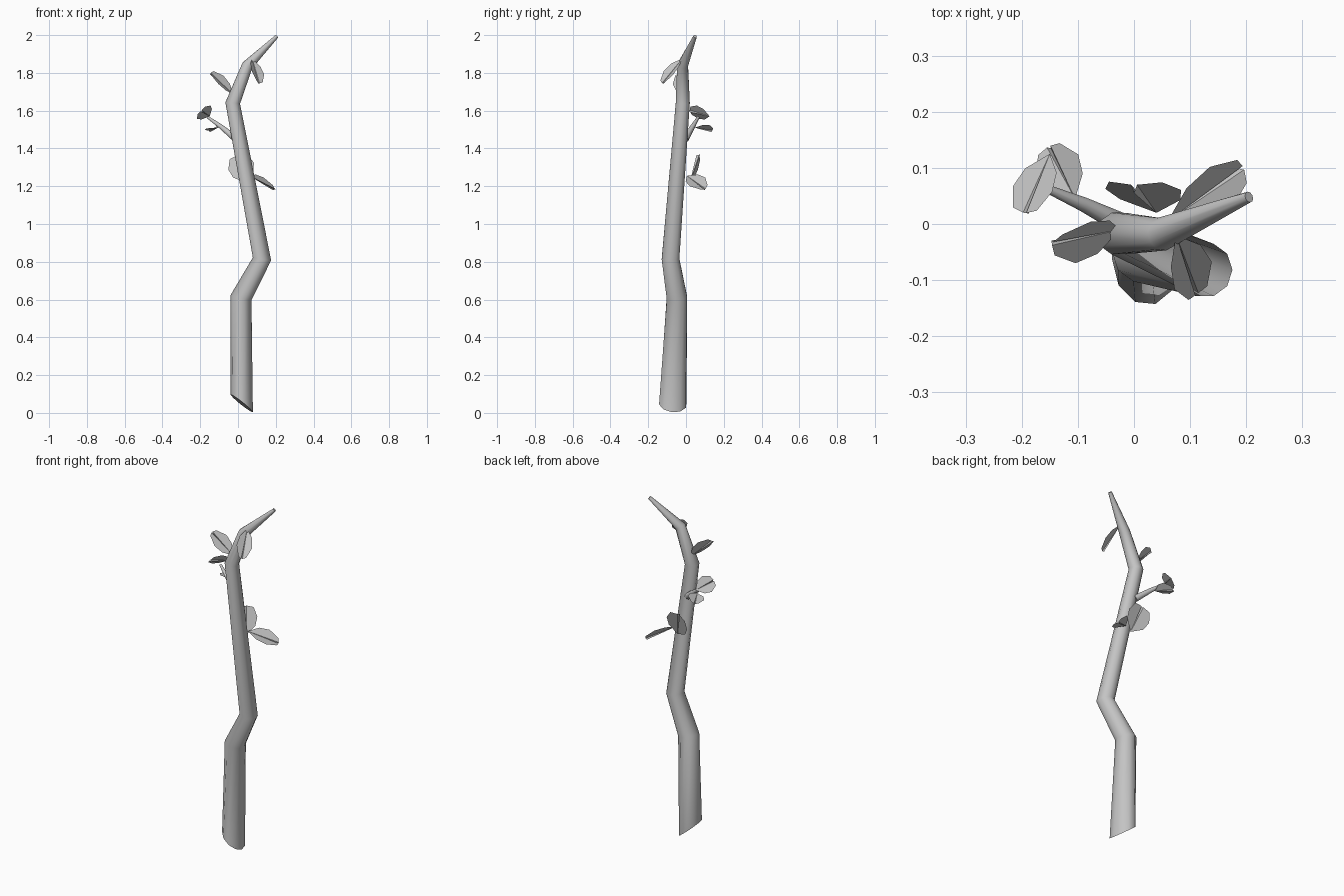
import bpy, bmesh, math
from mathutils import Vector

cube = bpy.data.objects.get("Cube")
if cube:
    bpy.data.objects.remove(cube, do_unlink=True)

# One plain grey for the whole plant
GREY = (0.55, 0.55, 0.55, 1)
mat = bpy.data.materials.new("plain_grey")
mat.use_nodes = True
mat.diffuse_color = GREY
bsdf = mat.node_tree.nodes["Principled BSDF"]
bsdf.inputs["Base Color"].default_value = GREY
bsdf.inputs["Roughness"].default_value = 0.8


def finish(bm, name, smooth):
    bmesh.ops.recalc_face_normals(bm, faces=bm.faces)
    mesh = bpy.data.meshes.new(name)
    bm.to_mesh(mesh)
    bm.free()
    mesh.materials.append(mat)
    obj = bpy.data.objects.new(name, mesh)
    bpy.context.collection.objects.link(obj)
    if smooth:
        for face in mesh.polygons:
            face.use_smooth = True
        mesh.set_sharp_from_angle(angle=math.radians(50))
    return obj


def tapered_limb(name, path, sides, start_normal=None):
    """Sweep a tapering ring along (centre, radius) points."""
    bm = bmesh.new()
    centres = [Vector(p) for p, _ in path]
    rings = []
    for i, (c, (_, r)) in enumerate(zip(centres, path)):
        t = Vector()
        if i > 0:
            t += (c - centres[i - 1]).normalized()
        if i < len(path) - 1:
            t += (centres[i + 1] - c).normalized()
        if i == 0 and start_normal:
            t = Vector(start_normal)
        t.normalize()
        e1 = Vector((1, 0, 0))
        e1 = (e1 - t * e1.dot(t)).normalized()
        e2 = t.cross(e1)
        angles = [math.tau * k / sides for k in range(sides)]
        rings.append([bm.verts.new(c + r * (math.cos(a) * e1 + math.sin(a) * e2))
                      for a in angles])
    for lower, upper in zip(rings, rings[1:]):
        for k in range(sides):
            n = (k + 1) % sides
            bm.faces.new((lower[k], lower[n], upper[n], upper[k]))
    bm.faces.new(rings[0][::-1])
    bm.faces.new(rings[-1])
    return finish(bm, name, True)


def leaf(name, base, tip, normal, width, fold=0.15, blunt=0.25):
    """Two angular halves joined by a narrow creased midrib."""
    base, tip = Vector(base), Vector(tip)
    axis = tip - base
    up = Vector(normal)
    up = (up - axis * up.dot(axis) / axis.length_squared).normalized()
    side = axis.normalized().cross(up)
    bm = bmesh.new()

    def vert(u, v, w=0.0):
        return bm.verts.new(base + axis * u + side * v * width + up * w * width)

    root = vert(0, 0)
    crease = vert(0.97, 0, -0.1)
    for s in (-1, 1):
        outline = [vert(u, s * v, v * fold * 2)
                   for u, v in ((0.3, 0.4), (0.62, 0.5), (0.95, blunt))]
        inner = vert(1, s * 0.04)
        bm.faces.new([root] + outline + [inner])
        bm.faces.new((root, inner, crease))
    return finish(bm, name, False)


# Crooked main stem with a slanted cut at its foot
tapered_limb("main_stem", [
    ((0.02, -0.07, 0.05), 0.075),
    ((0.016, -0.048, 0.61), 0.057),
    ((0.127, -0.082, 0.815), 0.049),
    ((-0.028, -0.017, 1.64), 0.039),
    ((0.05, -0.018, 1.84), 0.030),
    ((0.205, 0.048, 1.993), 0.010),
], 10, start_normal=(0.8, 0.13, 1))

# Small side twig
tapered_limb("side_twig", [
    ((-0.01, -0.005, 1.45), 0.020),
    ((-0.09, 0.035, 1.515), 0.013),
    ((-0.16, 0.065, 1.565), 0.007),
], 8)

# Leaves
leaf("upper_right_leaf", (-0.025, -0.01, 1.685), (-0.145, -0.035, 1.80),
     (0.4, -0.5, 0.6), 0.09)
leaf("top_front_leaf", (0.075, -0.02, 1.875), (0.112, -0.125, 1.745),
     (0.6, -0.6, 0.5), 0.085)
leaf("twig_end_leaf", (-0.15, 0.125, 1.57), (-0.195, 0.02, 1.60),
     (-0.6, 0.4, 0.65), 0.10, fold=0.05, blunt=0.3)
leaf("twig_lower_leaf", (-0.105, 0.045, 1.51), (-0.152, 0.138, 1.495),
     (-0.3, 0.1, 0.9), 0.09)
leaf("back_leaf", (0.04, 0.02, 1.22), (0.0, 0.07, 1.365),
     (-0.1, 0.9, 0.4), 0.14, fold=0.08, blunt=0.35)
leaf("left_leaf", (0.06, 0.005, 1.255), (0.195, 0.10, 1.185),
     (0.35, -0.3, 0.8), 0.10)
